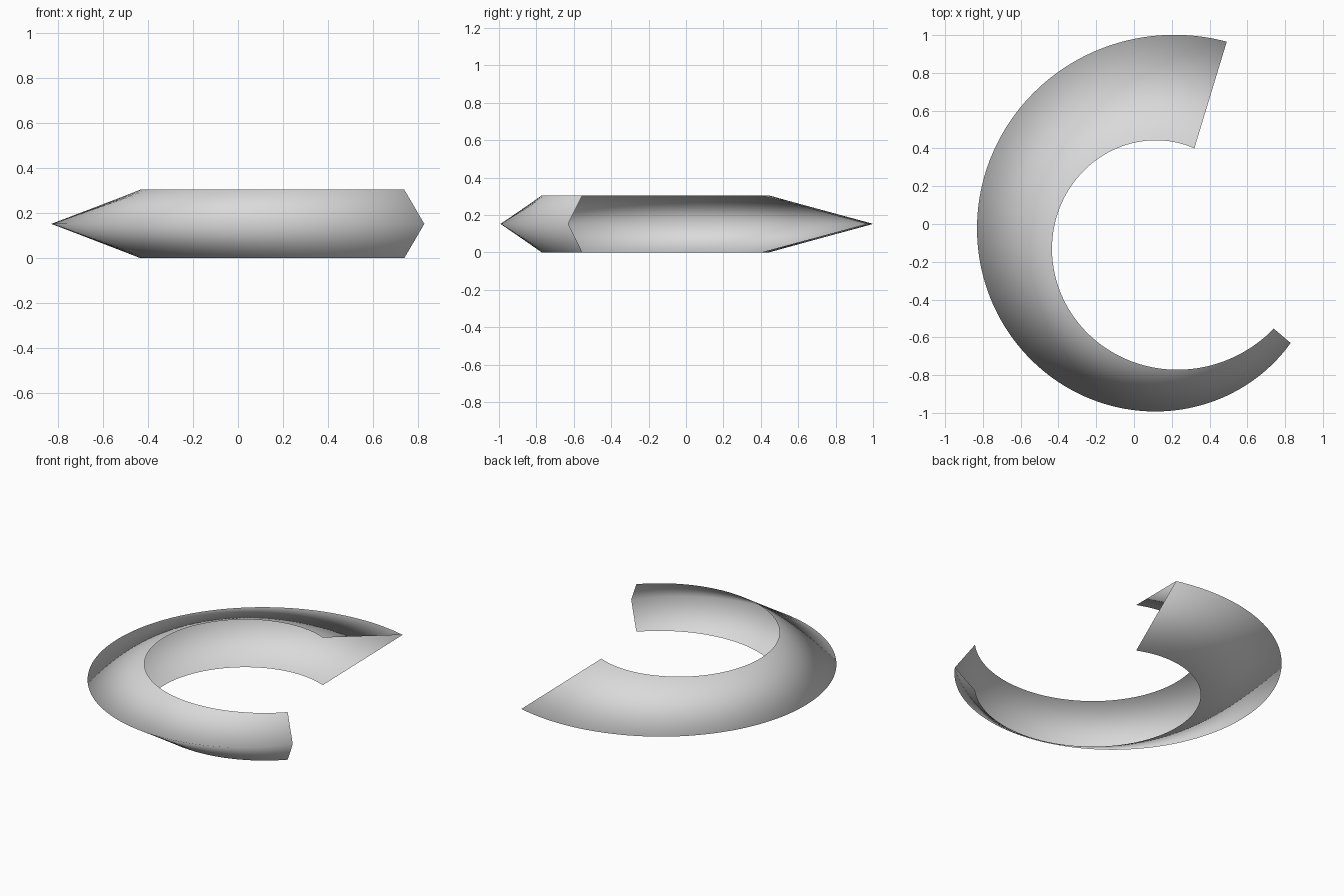
import bpy, bmesh
from math import cos, sin, radians

cube = bpy.data.objects.get("Cube")
if cube:
    bpy.data.objects.remove(cube, do_unlink=True)

CENTRE = (0.175, -0.075)
START, END = radians(73.1), radians(319.7)
HEIGHT = 0.305
STEPS = 128


def spiral(t, r0, r1, bulge, z):
    """Point on a spiral arc whose radius runs from r0 to r1."""
    a = START + (END - START) * t
    r = r0 + (r1 - r0) * t + bulge * t * (1 - t)
    return (CENTRE[0] + r * cos(a), CENTRE[1] + r * sin(a), z)


# Plain grey surface
grey = bpy.data.materials.new("grey")
grey.use_nodes = True
colour = (0.7, 0.7, 0.7, 1)
grey.diffuse_color = colour
grey.node_tree.nodes["Principled BSDF"].inputs["Base Color"].default_value = colour

# Tapering crescent: an open V-shaped shell with its ridge on the outside
bm = bmesh.new()
previous = None
for i in range(STEPS + 1):
    t = i / STEPS
    section = [bm.verts.new(p) for p in (
        spiral(t, 0.497, 0.741, 0.015, 0),
        spiral(t, 1.087, 0.858, 0.07, HEIGHT / 2),
        spiral(t, 0.497, 0.741, 0.015, HEIGHT))]
    if previous:
        for k in range(2):
            bm.faces.new((section[k], section[k + 1], previous[k + 1], previous[k]))
    previous = section

# Point the upper sheet upwards and the lower sheet downwards
bm.normal_update()
for face in bm.faces:
    face.smooth = True
    if (face.calc_center_median().z - HEIGHT / 2) * face.normal.z < 0:
        face.normal_flip()

mesh = bpy.data.meshes.new("crescent_shell")
bm.to_mesh(mesh)
bm.free()
mesh.materials.append(grey)
shell = bpy.data.objects.new("crescent_shell", mesh)
bpy.context.collection.objects.link(shell)
